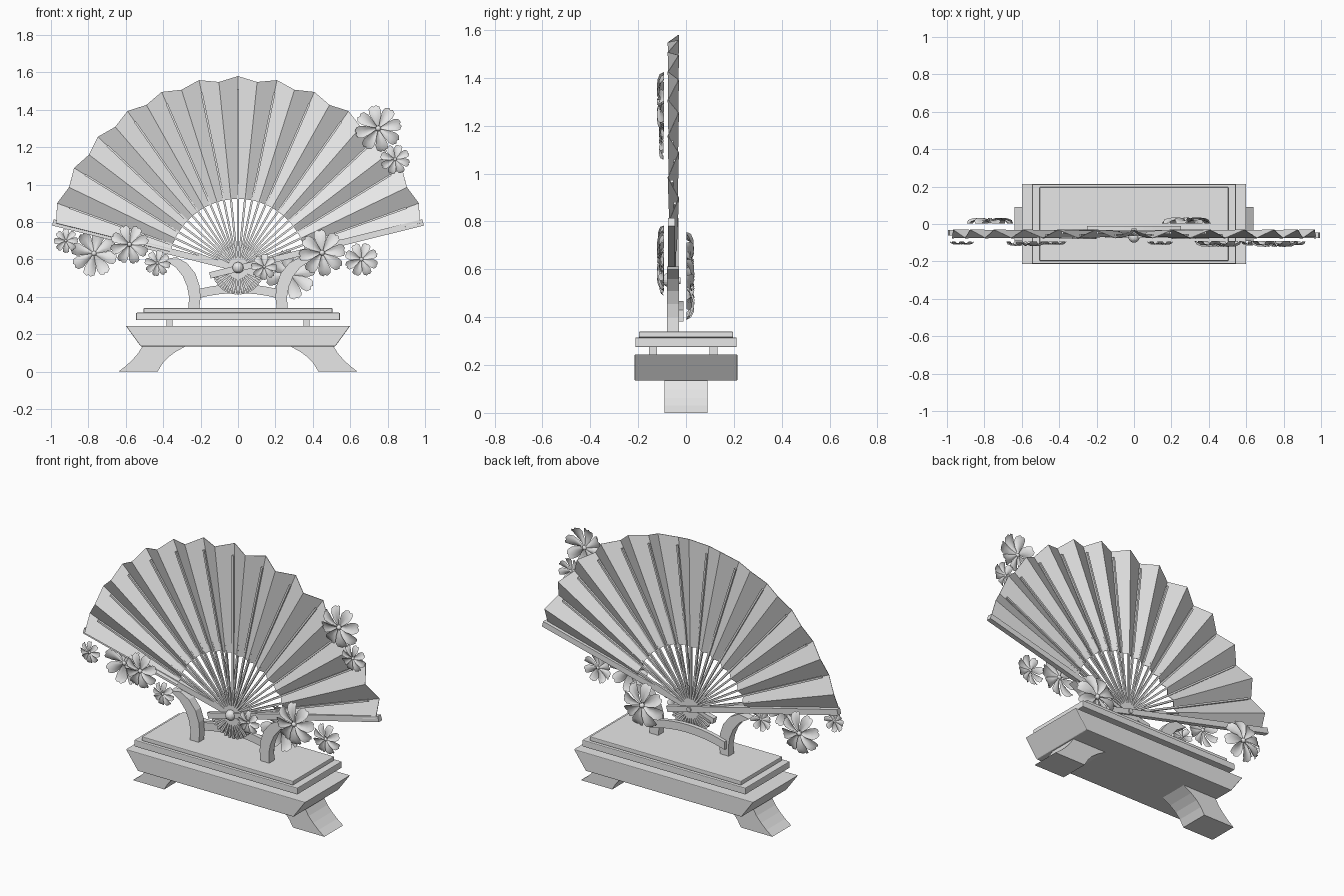
import bpy, bmesh, math
from mathutils import Matrix, Vector

cube = bpy.data.objects.get("Cube")
if cube:
    bpy.data.objects.remove(cube, do_unlink=True)

grey = bpy.data.materials.new("plain grey")
grey.use_nodes = True
grey.diffuse_color = (0.8, 0.8, 0.8, 1)
grey.node_tree.nodes["Principled BSDF"].inputs["Base Color"].default_value = (0.8, 0.8, 0.8, 1)

PIVOT = Vector((0, -0.053, 0.552))


def finish(bm, name, smooth=False, bevel=0):
    bmesh.ops.recalc_face_normals(bm, faces=bm.faces)
    mesh = bpy.data.meshes.new(name)
    bm.to_mesh(mesh)
    bm.free()
    obj = bpy.data.objects.new(name, mesh)
    bpy.context.collection.objects.link(obj)
    mesh.materials.append(grey)
    if smooth:
        for p in mesh.polygons:
            p.use_smooth = True
    if bevel:
        mod = obj.modifiers.new("edge", 'BEVEL')
        mod.width = bevel
        mod.segments = 2
    return obj


def prism(name, outline, y0, y1, bevel=0):
    """Extrude an (x, z) outline from y0 to y1."""
    bm = bmesh.new()
    face = bm.faces.new([bm.verts.new((x, y0, z)) for x, z in outline])
    new = bmesh.ops.extrude_face_region(bm, geom=[face])["geom"]
    bmesh.ops.translate(bm, vec=(0, y1 - y0, 0),
                        verts=[v for v in new if isinstance(v, bmesh.types.BMVert)])
    return finish(bm, name, bevel=bevel)


def slab(name, half_x, half_y, z0, z1, bevel=0.004):
    return prism(name, [(-half_x, z0), (half_x, z0), (half_x, z1), (-half_x, z1)],
                 -half_y, half_y, bevel)


def add_stick(bm, angle, r0, r1, width, depth, y):
    """Flat stick lying along a ray through the pivot."""
    m = (Matrix.Translation((0, y, PIVOT.z)) @ Matrix.Rotation(-angle, 4, 'Y')
         @ Matrix.Translation(((r0 + r1) / 2, 0, 0))
         @ Matrix.Diagonal((r1 - r0, depth, width, 1)))
    bmesh.ops.create_cube(bm, size=1, matrix=m)


def band(lower, upper):
    return lower + upper[::-1]


# Stand: flared tray, spacers and stepped plate
prism("tray", [(-0.52, 0.135), (0.52, 0.135), (0.6, 0.245), (-0.6, 0.245)], -0.215, 0.215, 0.004)
slab("plate", 0.545, 0.212, 0.275, 0.315)
slab("plate_top", 0.505, 0.197, 0.315, 0.34)
for s, side in ((1, "left"), (-1, "right")):
    for y, end in ((-0.138, "front"), (0.115, "back")):
        prism(f"spacer_{end}_{side}", [(s * 0.35, 0.24), (s * 0.383, 0.24),
              (s * 0.383, 0.28), (s * 0.35, 0.28)], y - 0.017, y + 0.017)

    # Curved legs
    outer = [(0.64, 0.005), (0.6, 0.03), (0.565, 0.063), (0.535, 0.097), (0.51, 0.136)]
    inner = [(0.43, 0.005), (0.405, 0.042), (0.375, 0.075), (0.335, 0.105), (0.28, 0.136)]
    prism(f"leg_{side}", [(s * x, max(z - 0.005, 0)) if z < 0.01 else (s * x, z)
                          for x, z in band(outer, inner)], -0.09, 0.09)

    # Curling cradle arms
    arm_out = [(0.265, 0.335), (0.262, 0.4), (0.272, 0.455), (0.295, 0.51), (0.335, 0.56), (0.4, 0.6)]
    arm_in = [(0.207, 0.335), (0.2, 0.4), (0.206, 0.46), (0.228, 0.525), (0.272, 0.58), (0.33, 0.612)]
    prism(f"cradle_arm_{side}", [(s * x, z) for x, z in band(arm_in, arm_out)], -0.08, -0.03)

# Arched crossbar behind the sticks
xs = [-0.25 + 0.05 * i for i in range(11)]
prism("cradle_bar", band([(x, 0.42 - 0.6 * x * x) for x in xs],
                         [(x, 0.468 - 0.6 * x * x) for x in xs]), -0.035, -0.01)

# Pleated fan leaf
N = 26
START, END = math.radians(13.95), math.radians(166.05)
angles = [START + (END - START) * i / N for i in range(N + 1)]
bm = bmesh.new()
rows = []
for i, a in enumerate(angles):
    fold = 1 if i % 2 else -1
    rows.append([bm.verts.new((r * math.cos(a), PIVOT.y + fold * d, PIVOT.z + r * math.sin(a)))
                 for r, d in ((0.372, 0.013), (1.015 + 0.013 * fold, 0.022))])
for a, b in zip(rows, rows[1:]):
    bm.faces.new((a[0], a[1], b[1], b[0]))
leaf = finish(bm, "fan_leaf")
thick = leaf.modifiers.new("thickness", 'SOLIDIFY')
thick.thickness = 0.003
thick.offset = 0

# Thin sticks and the two outer guards
bm = bmesh.new()
for i, a in enumerate(angles[1:-1]):
    add_stick(bm, a, -0.14, 0.96, 0.011, 0.012, PIVOT.y + (0.006 if i % 2 == 0 else -0.006))
finish(bm, "fan_sticks")
for a, y, name in ((START, -0.06, "guard_left"), (END, -0.046, "guard_right")):
    bm = bmesh.new()
    add_stick(bm, a, -0.155, 1.02, 0.034, 0.03, y)
    finish(bm, name)

# Pivot rivet
bm = bmesh.new()
bmesh.ops.create_uvsphere(bm, u_segments=16, v_segments=10, radius=0.03,
                          matrix=Matrix.Translation((0, -0.07, PIVOT.z + 0.004)))
bmesh.ops.create_cone(bm, cap_ends=True, segments=12, radius1=0.014, radius2=0.014, depth=0.06,
                      matrix=Matrix.Translation(PIVOT) @ Matrix.Rotation(math.pi / 2, 4, 'X'))
finish(bm, "pivot_rivet").select_set(True)


def flower(name, x, y, z, radius, facing, spin):
    """Eight cupped petals with notched tips around a small button."""
    bm = bmesh.new()
    # (distance, half width, height) along one petal
    stations = [(0.1, 0.05, 0.03), (0.4, 0.17, 0.1), (0.7, 0.26, 0.08), (0.9, 0.24, 0.0)]
    for k in range(8):
        rot = Matrix.Rotation(spin + k * math.pi / 4, 3, 'Z')
        lines = []
        for r, w, h in stations:
            lines.append([bm.verts.new(rot @ Vector((r, t * w, h + 0.07 * t * t - 0.03 * t)))
                          for t in (-1, -0.5, 0, 0.5, 1)])
        lines.append([bm.verts.new(rot @ Vector((r, t * 0.17, -0.04)))
                      for t, r in ((-1, 0.95), (-0.5, 1.0), (0, 0.94), (0.5, 1.0), (1, 0.95))])
        for a, b in zip(lines, lines[1:]):
            for j in range(4):
                bm.faces.new((a[j], a[j + 1], b[j + 1], b[j]))
    bmesh.ops.create_uvsphere(bm, u_segments=10, v_segments=6, radius=0.12,
                              matrix=Matrix.Translation((0, 0, 0.08)))
    turn = Matrix.Rotation(math.pi / 2 * facing, 4, 'X')
    bm.transform(Matrix.Translation((x, y, z)) @ turn @ Matrix.Scale(radius, 4))
    finish(bm, name, smooth=True)


# Blossoms: facing 1 looks to the front, -1 to the back
blossoms = [
    (0.75, 1.3, 0.125, 1), (0.84, 1.135, 0.08, 1), (-0.92, 0.7, 0.065, 1),
    (-0.58, 0.68, 0.105, 1), (-0.43, 0.58, 0.07, 1), (0.45, 0.635, 0.125, 1),
    (0.66, 0.6, 0.09, 1), (0.14, 0.56, 0.07, 1),
    (-0.77, 0.632, 0.125, -1), (0.28, 0.52, 0.135, -1)]
for i, (x, z, r, facing) in enumerate(blossoms):
    flower(f"blossom_{i + 1}", x, -0.097 if facing > 0 else 0.008, z, r, facing, 0.2 + 0.3 * i)
